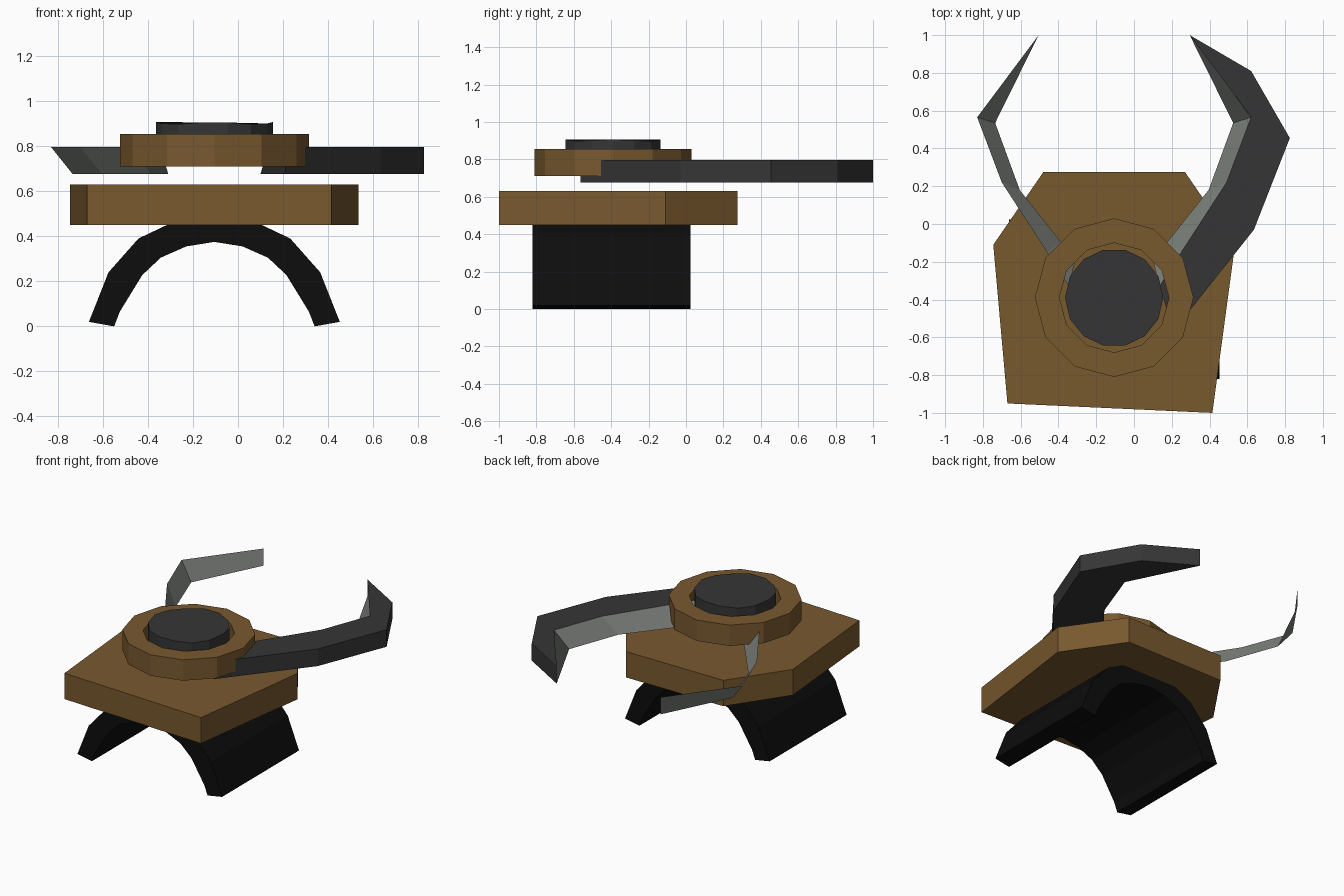
import bpy, bmesh, math

cube = bpy.data.objects.get("Cube")
if cube:
    bpy.data.objects.remove(cube, do_unlink=True)


def material(name, rgb):
    m = bpy.data.materials.new(name)
    m.use_nodes = True
    m.diffuse_color = (*rgb, 1)
    bsdf = m.node_tree.nodes["Principled BSDF"]
    bsdf.inputs["Base Color"].default_value = (*rgb, 1)
    bsdf.inputs["Roughness"].default_value = 0.8
    return m


BROWN = material("brown", (0.19, 0.10, 0.028))
DARK = material("dark grey", (0.036, 0.036, 0.037))
GREY = material("light grey", (0.20, 0.215, 0.195))
BLACK = material("black", (0.004, 0.004, 0.004))

CX, CY = -0.105, -0.39   # axis of the round parts


def loft(name, loops, mats, caps=True, closed=True, wrap=False, rule=None):
    """Join matching loops of points with quads; rule picks a material per side."""
    bm = bmesh.new()
    rows = [[bm.verts.new(p) for p in loop] for loop in loops]
    n = len(rows[0])
    pairs = list(zip(rows, rows[1:])) + ([(rows[-1], rows[0])] if wrap else [])
    for a, b in pairs:
        for i in range(n if closed else n - 1):
            j = (i + 1) % n
            f = bm.faces.new((a[i], a[j], b[j], b[i]))
            f.material_index = rule(i) if rule else 0
    if caps:
        bm.faces.new(rows[0])
        bm.faces.new(rows[-1])
    bmesh.ops.recalc_face_normals(bm, faces=bm.faces)
    me = bpy.data.meshes.new(name)
    bm.to_mesh(me)
    bm.free()
    for m in mats:
        me.materials.append(m)
    ob = bpy.data.objects.new(name, me)
    bpy.context.collection.objects.link(ob)
    return ob


def at_z(points, z):
    return [(x, y, z) for x, y in points]


def circle(r, z, n, wave=0):
    turn = 2 * math.pi / n
    return [(CX + r * math.cos(i * turn), CY + r * math.sin(i * turn),
             z + wave * math.cos(4 * i * turn)) for i in range(n)]


# Base plate
outline = [(-0.67, -0.95), (0.415, -1.0), (0.535, -0.11),
           (0.27, 0.275), (-0.48, 0.275), (-0.745, -0.11)]
loft("base_plate", [at_z(outline, 0.45), at_z(outline, 0.63)], [BROWN])

# Arched wrist band: half profile (distance from axis, height), mirrored
outer = [(0.557, 0.02), (0.47, 0.24), (0.337, 0.39), (0.19, 0.46), (0, 0.48)]
inner = [(0.445, 0), (0.42, 0.065), (0.32, 0.228), (0.238, 0.305), (0.125, 0.355), (0, 0.375)]


def arch(half):
    return [(CX - d, z) for d, z in half] + [(CX + d, z) for d, z in half[-2::-1]]


profile = arch(outer) + arch(inner)[::-1]
loft("wrist_band", [[(x, y, z) for x, z in profile] for y in (-0.82, 0.025)], [BLACK])

# Round housing with an open centre, and the button inside it
loft("housing_ring", [circle(0.42, 0.71, 12), circle(0.42, 0.855, 12),
                      circle(0.29, 0.855, 12), circle(0.29, 0.71, 12)],
     [BROWN], caps=False, wrap=True)
loft("centre_button", [circle(0.26, 0.72, 14), circle(0.26, 0.902, 14, 0.005)], [DARK])

# Pincers: the inner blade leans, its lower edge reaching further inward
LOW, HIGH = 0.677, 0.796
TIP = (0.295, 1.0)
blade_top = [TIP, (0.62, 0.565), (0.49, 0.22), (0.25, -0.15), (0.135, -0.33)]
blade_low = [TIP, (0.525, 0.535), (0.395, 0.18), (0.18, -0.09), (0.10, -0.19)]
back = [(0.21, -0.565), (0.635, -0.03), (0.825, 0.455), (0.62, 0.81)]
loft("left_pincer", [at_z(blade_low + back, LOW), at_z(blade_top + back, HIGH)],
     [DARK, GREY], rule=lambda i: 1 if i < len(blade_top) - 1 else 0)


# The right pincer is a bare mirrored blade
def mirrored(points):
    return [(2 * CX - x, y) for x, y in points]


loft("right_pincer_blade", [at_z(mirrored(blade_low), LOW), at_z(mirrored(blade_top), HIGH)],
     [GREY], caps=False, closed=False)
